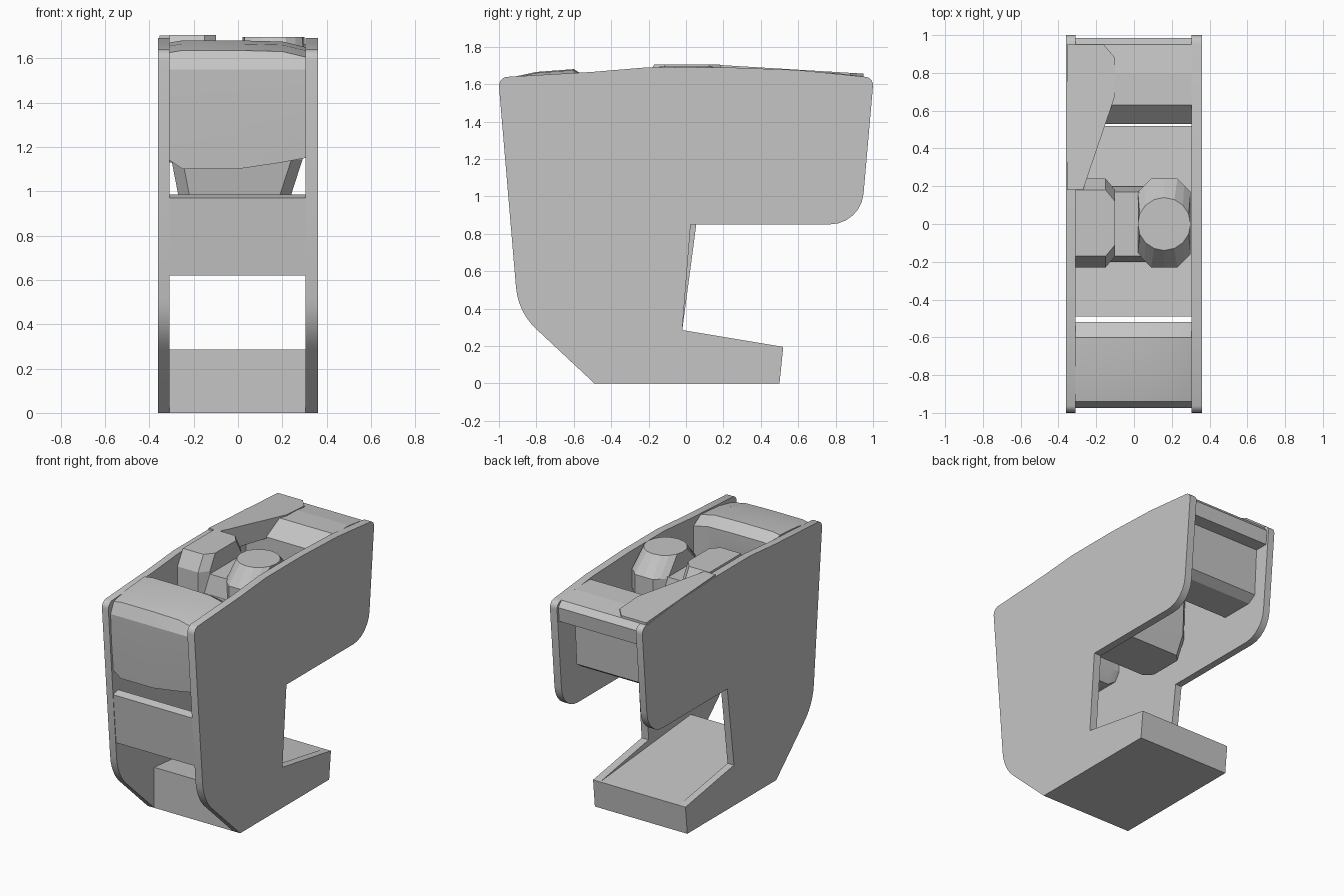
import bpy, bmesh, math

cube = bpy.data.objects.get("Cube")
if cube:
    bpy.data.objects.remove(cube, do_unlink=True)

grey = bpy.data.materials.new("plain_grey")
grey.use_nodes = True
grey.diffuse_color = (0.56, 0.56, 0.56, 1)
grey.node_tree.nodes["Principled BSDF"].inputs["Base Color"].default_value = grey.diffuse_color


def loft(name, rings):
    """Skin a closed solid through rings that share a point count."""
    bm = bmesh.new()
    loops = [[bm.verts.new(p) for p in ring] for ring in rings]
    n = len(loops[0])
    for a, b in zip(loops, loops[1:]):
        for i in range(n):
            j = (i + 1) % n
            bm.faces.new((a[i], a[j], b[j], b[i]))
    bm.faces.new(loops[0])
    bm.faces.new(loops[-1])
    bmesh.ops.recalc_face_normals(bm, faces=bm.faces)
    mesh = bpy.data.meshes.new(name)
    bm.to_mesh(mesh)
    bm.free()
    mesh.materials.append(grey)
    obj = bpy.data.objects.new(name, mesh)
    bpy.context.collection.objects.link(obj)
    return obj


def extrude_x(name, profile, x0, x1):
    """Extrude a (y, z) profile sideways."""
    return loft(name, [[(x, y, z) for y, z in profile] for x in (x0, x1)])


def ring(points, z):
    return [(x, y, z) for x, y in points]


def box_octagon(x0, x1, y0, y1, c):
    return [(x0 + c, y0), (x1 - c, y0), (x1, y0 + c), (x1, y1 - c),
            (x1 - c, y1), (x0 + c, y1), (x0, y1 - c), (x0, y0 + c)]


def corner(cy, cz, r, start, end, steps=6):
    """Arc points for a rounded profile corner, angles in degrees."""
    angles = [math.radians(start + (end - start) * i / steps) for i in range(steps + 1)]
    return [(cy + r * math.cos(a), cz + r * math.sin(a)) for a in angles]


def smooth(obj):
    bpy.ops.object.select_all(action="DESELECT")
    obj.select_set(True)
    bpy.context.view_layer.objects.active = obj
    bpy.ops.object.shade_smooth_by_angle(angle=math.radians(25))


# Side plates, with slightly different throat edges
def side_plate(name, x0, x1, throat_y):
    top = [(-0.5, 1.665), (-0.2, 1.69), (0.2, 1.69), (0.6, 1.675), (0.95, 1.64)]
    rear = corner(0.955, 1.595, 0.045, 70, -5, 4) + corner(0.77, 1.03, 0.18, -5, -90)
    foot = [(throat_y, 0.85), (-0.02, 0.285), (0.52, 0.195), (0.5, 0), (-0.49, 0)]
    front = corner(-0.57, 0.54, 0.34, 229, 184) + corner(-0.95, 1.59, 0.05, 180, 105, 4)
    smooth(extrude_x(name, top + rear + foot + front, x0, x1))


side_plate("left_side_plate", 0.305, 0.36, 0.025)
side_plate("right_side_plate", -0.36, -0.31, 0.055)

# Foot block and front cross panel
extrude_x("base_block", [(-0.49, 0), (0.5, 0), (0.52, 0.195), (-0.49, 0.285)], -0.31, 0.305)
extrude_x("front_panel", [(-0.913, 0.62), (-0.945, 0.97), (-0.89, 0.985), (-0.86, 0.62)], -0.31, 0.305)

# Front housing with a shaped lower edge
sections = []
for x, low, drop in ((-0.31, 1.14, 0.01), (-0.25, 1.1, 0), (0, 1.1, 0), (0.2, 1.13, 0.005), (0.305, 1.15, 0.03)):
    profile = [(-0.52, 1.63 - drop), (-0.6, 1.68 - drop), (-0.8, 1.665 - drop), (-0.94, 1.635 - drop),
               (-0.975, 1.55), (-0.965, 1.35), (-0.945, low), (-0.56, low), (-0.52, 1.2)]
    sections.append([(x, y, z) for y, z in profile])
smooth(loft("front_housing", sections))

# Rear beam and the box hanging under it
extrude_x("rear_beam", [(0.53, 1.56), (0.63, 1.665), (0.8, 1.66), (0.95, 1.64),
                        (0.985, 1.6), (0.975, 1.5), (0.53, 1.5)], -0.31, 0.305)
extrude_x("rear_box", [(0.53, 1.52), (0.88, 1.52), (0.86, 1.17), (0.8, 1.13), (0.56, 1.13), (0.53, 1.17)],
          -0.31, 0.25)

# Central body with chamfered underside
loft("central_body", [
    ring(box_octagon(-0.27, 0.24, -0.17, 0.17, 0.05), 0.985),
    ring(box_octagon(-0.3, 0.29, -0.2, 0.2, 0.05), 1.14),
    ring(box_octagon(-0.31, 0.3, -0.2, 0.2, 0.05), 1.45)])
extrude_x("bridge", [(-0.2, 1.44), (0.2, 1.44), (0.17, 1.58), (-0.17, 1.58)], -0.14, 0.08)

# Round knob: octagonal foot rising to a disc
def disc(r, z):
    return [(0.16 + r * math.cos(a), r * math.sin(a), z)
            for a in (math.radians(-112.5 + 22.5 * i) for i in range(16))]


def subdivided(points):
    out = []
    for (ax, ay), (bx, by) in zip(points, points[1:] + points[:1]):
        out += [(ax, ay), ((ax + bx) / 2, (ay + by) / 2)]
    return out


foot = subdivided(box_octagon(0.02, 0.3, -0.23, 0.24, 0.07))
loft("round_knob", [ring(foot, 1.43), ring(foot, 1.57), disc(0.14, 1.695)])

# Angular knob against the right plate
wide = [(-0.31, -0.23), (-0.15, -0.23), (-0.1, -0.17), (-0.1, 0.18), (-0.15, 0.24), (-0.31, 0.24)]
narrow = [(-0.31, -0.17), (-0.15, -0.17), (-0.1, -0.11), (-0.1, 0.12), (-0.15, 0.18), (-0.31, 0.18)]
loft("angular_knob", [ring(wide, 1.45), ring(wide, 1.6), ring(narrow, 1.705)])

# Tapered shelf along the right plate
outline = [(-0.355, 0.18), (-0.27, 0.18), (-0.1, 0.68), (-0.1, 0.88), (-0.16, 0.95), (-0.355, 0.95)]
loft("tapered_shelf", [
    [(x, y, 1.55) for x, y in outline],
    [(x, y, 1.702 - 0.06 * (y - 0.18)) for x, y in outline]])
